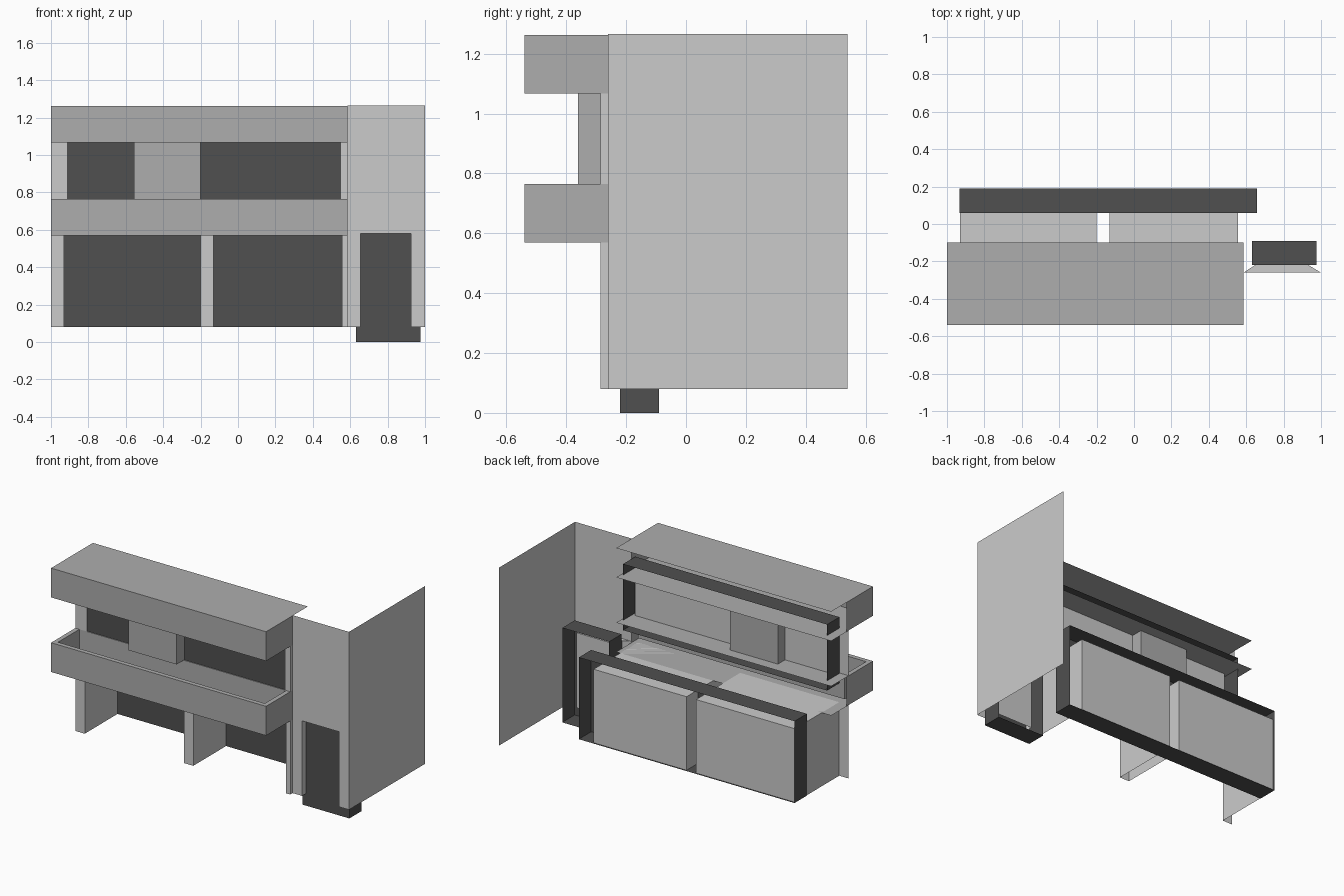
import bpy, bmesh

if "Cube" in bpy.data.objects:
    bpy.data.objects.remove(bpy.data.objects["Cube"])

def material(name, v):
    m = bpy.data.materials.new(name)
    m.diffuse_color = (v, v, v, 1)
    m.use_nodes = True
    m.node_tree.nodes["Principled BSDF"].inputs["Base Color"].default_value = m.diffuse_color
    return m

DARK = material("dark_glazing", 0.08)
GREY = material("mid_grey", 0.42)

CORNERS = {
    'L': ((0, 1, 0), (0, 0, 0), (0, 0, 1), (0, 1, 1)),   # -x
    'R': ((1, 0, 0), (1, 1, 0), (1, 1, 1), (1, 0, 1)),   # +x
    'F': ((0, 0, 0), (1, 0, 0), (1, 0, 1), (0, 0, 1)),   # -y
    'K': ((1, 1, 0), (0, 1, 0), (0, 1, 1), (1, 1, 1)),   # +y
    'B': ((0, 1, 0), (1, 1, 0), (1, 0, 0), (0, 0, 0)),   # -z
    'T': ((0, 0, 1), (1, 0, 1), (1, 1, 1), (0, 1, 1)),   # +z
}

def build(name, parts, mat=None):
    """Each part is (x range, y range, z range, sides of the box to keep)."""
    bm = bmesh.new()
    for xr, yr, zr, sides in parts:
        for s in sides:
            bm.faces.new([bm.verts.new((xr[i], yr[j], zr[k])) for i, j, k in CORNERS[s]])
    bmesh.ops.remove_doubles(bm, verts=bm.verts, dist=0.0005)
    me = bpy.data.meshes.new(name)
    bm.to_mesh(me)
    bm.free()
    ob = bpy.data.objects.new(name, me)
    bpy.context.collection.objects.link(ob)
    if mat:
        me.materials.append(mat)
    return ob

X = (-1.0, 0.585)            # main facade width
WALL, TOWER, BACK = -0.285, -0.26, -0.1
BASE, TOP = 0.08, 1.265

# Side tower: front wall around the door and the long side wall
front = (TOWER, 0.54)
build("tower_walls", [
    ((0.585, 0.655), front, (BASE, 0.58), 'F'),
    ((0.925, 1.0), front, (BASE, 0.58), 'F'),
    ((0.585, 1.0), front, (0.58, TOP), 'F'),
    ((0.585, 1.0), front, (BASE, TOP), 'R'),
])

# Door recess with splayed head, and dark door box
build("door_recess", [((0.655, 0.925), (TOWER, -0.17), (BASE, 0.58), 'LRKT')])
bm = bmesh.new()
for a, b in ((0.585, 0.655), (1.0, 0.925)):
    bm.faces.new([bm.verts.new(p) for p in ((a, TOWER, 0.58), (b, TOWER, 0.58), (b, -0.215, 0.58))])
me = bpy.data.meshes.new("door_head_splay")
bm.to_mesh(me)
bm.free()
bpy.context.collection.objects.link(bpy.data.objects.new("door_head_splay", me))
build("door_backing", [((0.63, 0.975), (-0.22, -0.09), (0.0, 0.63), 'LRFTB')], DARK)

# Ground floor piers
build("ground_piers", [((a, b), (WALL, TOWER), (BASE, 0.57), 'F')
                       for a, b in ((-1, -0.93), (-0.2, -0.13), (0.555, 0.585))]
      + [(X, (WALL, TOWER), (BASE, 0.57), 'R')])

# Ground floor bays and their dark glazing
build("ground_bays", [((a, b), (WALL, 0.18), (BASE, 0.57), 'LRKT')
                      for a, b in ((-0.93, -0.2), (-0.13, 0.555))])
build("ground_glazing", [((-0.933, 0.657), (0.06, 0.19), (BASE, 0.625), 'LRFTB')], DARK)

# Upper floor piers, window recess and dark glazing
UP = (0.765, 1.067)
build("upper_piers", [((a, b), (WALL, TOWER), UP, 'F') for a, b in ((-1, -0.915), (0.55, 0.585))]
      + [(X, (WALL, TOWER), UP, 'R')])
build("upper_recess", [
    ((-0.915, -0.555), (WALL, -0.25), UP, 'LK'),
    ((-0.2, 0.55), (WALL, -0.25), UP, 'RK'),
])
build("upper_glazing", [((-0.935, 0.57), (-0.28, -0.15), (0.70, 1.14), 'LRFTB')], DARK)

# Projecting panel between the upper windows
build("upper_panel_box", [((-0.555, -0.2), (-0.36, -0.175), UP, 'LRFKTB')], GREY)

# Roof canopy, open at the back
build("roof_canopy", [
    (X, (-0.54, TOWER), (UP[1], TOP - 0.003), 'LRFTB'),
    (X, (TOWER, BACK), (UP[1], TOP - 0.003), 'TB'),
], GREY)

# Balcony tray with a thin rim
R = 0.03
xi = (X[0] + R, X[1] - R)
build("balcony", [
    (X, (-0.54, TOWER), (0.57, UP[0]), 'LRFB'),
    (X, (TOWER, BACK), (0.57, UP[0]), 'TB'),
    (X, (-0.54, -0.54 + R), (0.57, UP[0]), 'T'),
    ((X[0], xi[0]), (-0.54 + R, TOWER), (0.57, UP[0]), 'T'),
    ((xi[1], X[1]), (-0.54 + R, TOWER), (0.57, UP[0]), 'T'),
    (xi, (-0.54 + R, WALL), (0.6, UP[0]), 'LRFKB'),
    (xi, (WALL, TOWER), (0.6, UP[0]), 'T'),
], GREY)
